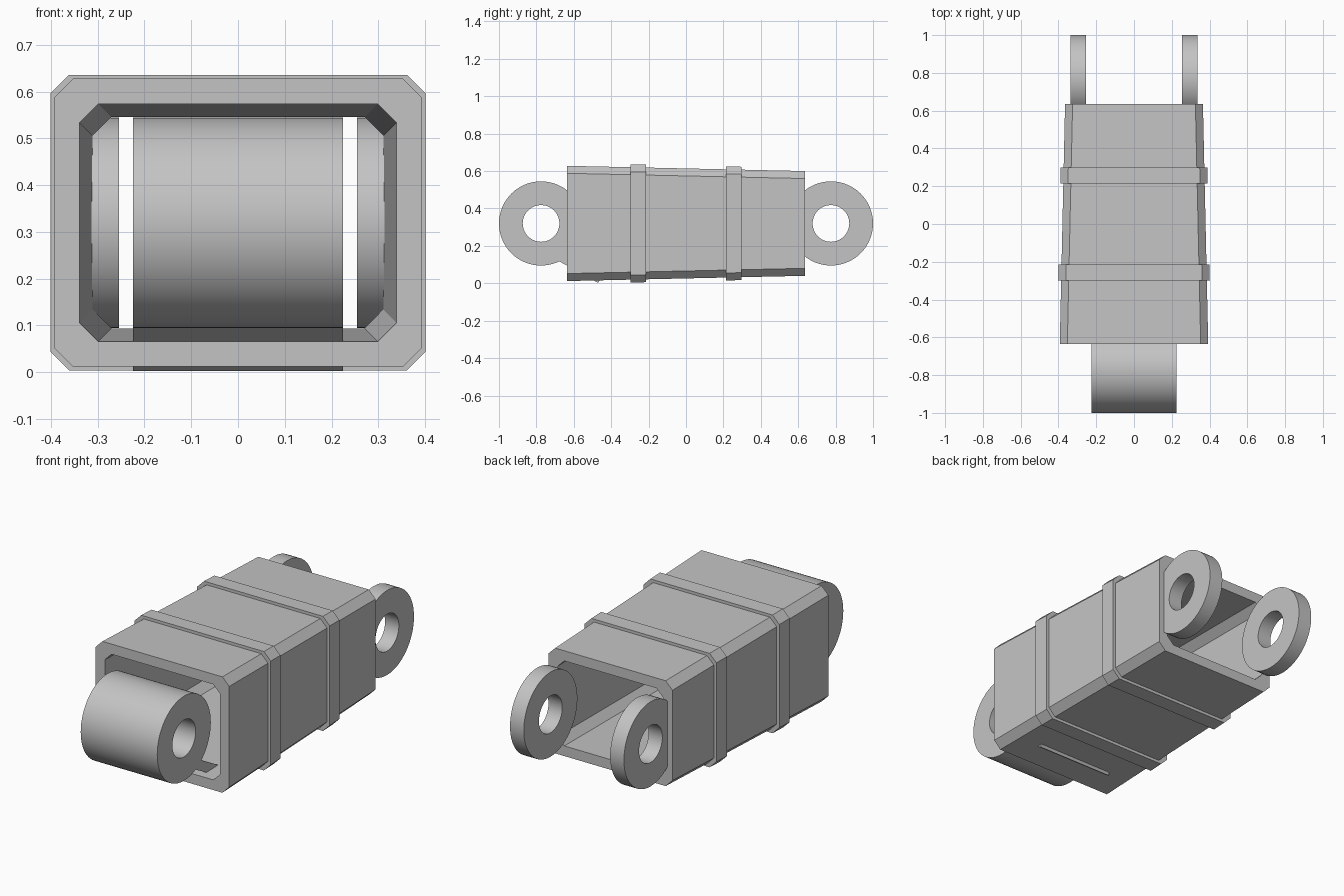
import bpy, bmesh, math
from mathutils import Matrix, Vector

if "Cube" in bpy.data.objects:
    bpy.data.objects.remove(bpy.data.objects["Cube"], do_unlink=True)

MID_Z = 0.32        # height of the pin axis and tube centre
HALF_LEN = 0.635    # tube half length
PIN_Y = 0.775       # lug centre distance
LUG_R, HOLE_R = 0.225, 0.098

grey = bpy.data.materials.new("plain_grey")
grey.use_nodes = True
grey.diffuse_color = (0.55, 0.55, 0.55, 1)
grey.node_tree.nodes["Principled BSDF"].inputs["Base Color"].default_value = (0.55, 0.55, 0.55, 1)


def finish(name, bm, smooth=False):
    bmesh.ops.recalc_face_normals(bm, faces=bm.faces)
    mesh = bpy.data.meshes.new(name)
    bm.to_mesh(mesh)
    bm.free()
    mesh.materials.append(grey)
    if smooth:
        mesh.polygons.foreach_set("use_smooth", [True] * len(mesh.polygons))
        mesh.set_sharp_from_angle(angle=math.radians(35))
    obj = bpy.data.objects.new(name, mesh)
    bpy.context.collection.objects.link(obj)
    return obj


def hollow_solid(name, loops, smooth=False):
    """Skin loops of points cyclically: outer start, outer end, inner end, inner start."""
    bm = bmesh.new()
    rings = [[bm.verts.new(p) for p in loop] for loop in loops]
    n = len(rings[0])
    for k, a in enumerate(rings):
        b = rings[(k + 1) % len(rings)]
        for i in range(n):
            j = (i + 1) % n
            bm.faces.new((a[i], a[j], b[j], b[i]))
    return finish(name, bm, smooth)


def octagon(y, offset):
    """Chamfered rectangle that shrinks towards the back."""
    taper = 0.014 * (1 + y / HALF_LEN)
    w, h, c = 0.393 - taper + offset, 0.308 - taper + offset, 0.04
    quarter = [(w, h - c), (w - c, h)]
    pts = quarter + [(-x, z) for x, z in reversed(quarter)]
    pts += [(-x, -z) for x, z in pts]
    return [(x, y, MID_Z + z) for x, z in pts]


def tapered_tube(name, y0, y1, out, inner):
    return hollow_solid(name, [octagon(y0, out), octagon(y1, out),
                               octagon(y1, inner), octagon(y0, inner)])


def circle(x, y, r, n=64):
    return [(x, y + r * math.cos(math.tau * i / n), MID_Z + r * math.sin(math.tau * i / n))
            for i in range(n)]


def lug(name, x0, x1, y):
    return hollow_solid(name, [circle(x0, y, LUG_R), circle(x1, y, LUG_R),
                               circle(x1, y, HOLE_R), circle(x0, y, HOLE_R)], True)


# Main hollow body with two raised bands
tapered_tube("body_tube", -HALF_LEN, HALF_LEN, 0, -0.054)
tapered_tube("front_band", -0.298, -0.214, 0.0155, -0.02)
tapered_tube("back_band", 0.214, 0.298, 0.0155, -0.02)

# Wide front knuckle and the pair of back lugs
lug("front_knuckle", -LUG_R, LUG_R, -PIN_Y)
for side, s in (("left", 1), ("right", -1)):
    lug(side + "_back_lug", s * 0.254, s * 0.335, PIN_Y)

# Sloping plate joining the knuckle to the tube floor
bm = bmesh.new()
bmesh.ops.create_cube(bm, size=1)
place = (Matrix.Translation((0, -PIN_Y, MID_Z)) @ Matrix.Rotation(math.radians(-29), 4, "X")
         @ Matrix.Translation((0, 0.29, -0.105)) @ Matrix.Diagonal(Vector((2 * LUG_R, 0.262, 0.05, 1))))
bm.transform(place)
finish("knuckle_plate", bm)
